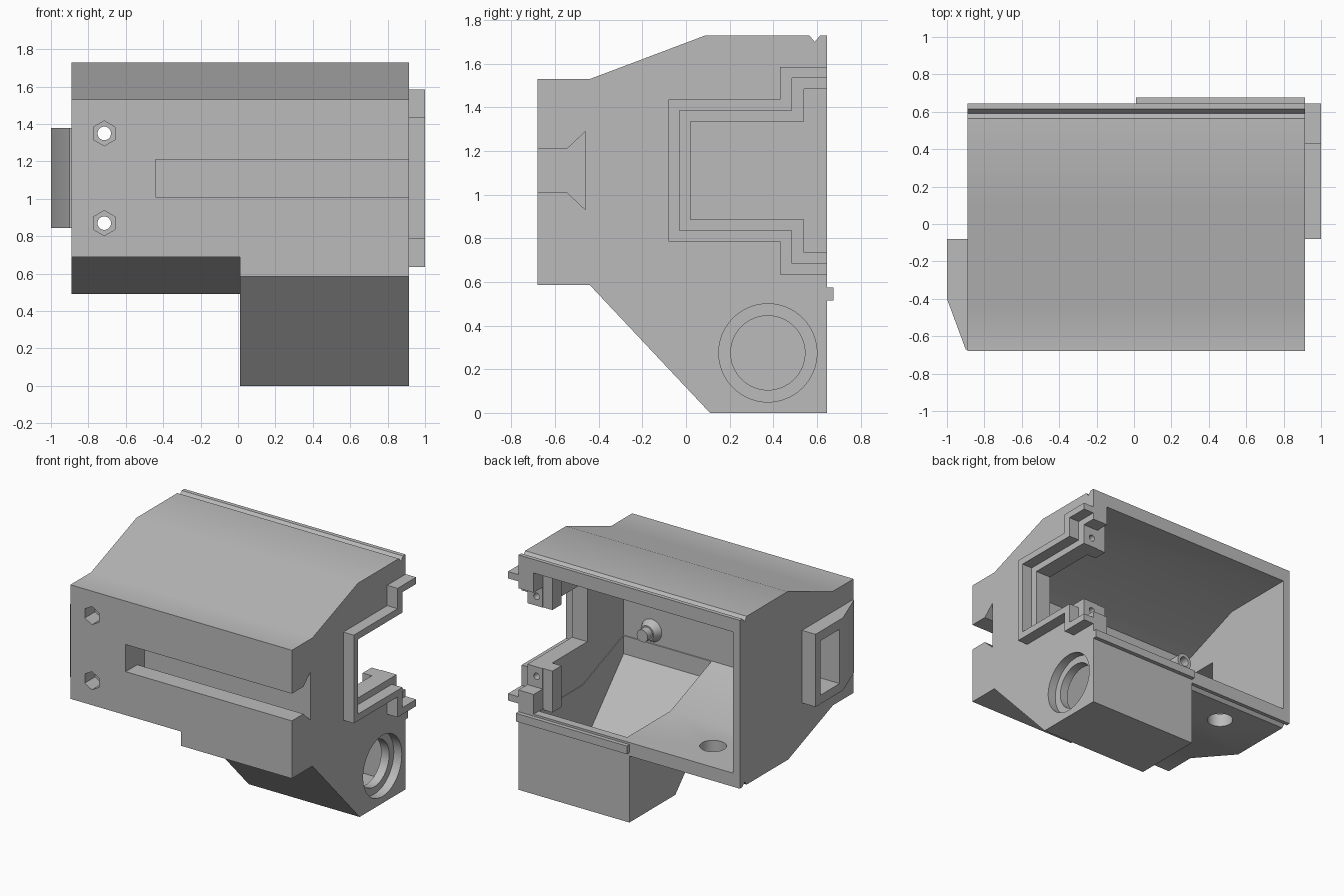
import bpy, bmesh, math

cube = bpy.data.objects.get("Cube")
if cube:
    bpy.data.objects.remove(cube)

grey = bpy.data.materials.new("plain grey")
grey.use_nodes = True
grey.diffuse_color = (0.5, 0.5, 0.5, 1)
grey.node_tree.nodes["Principled BSDF"].inputs["Base Color"].default_value = (0.5, 0.5, 0.5, 1)

MID = 1.11  # height of the symmetry plane of the chamber


def prism(name, axis, pts, a, b):
    """Extrude a 2D outline along an axis from a to b."""
    place = {"x": lambda p, t: (t, p[0], p[1]),
             "y": lambda p, t: (p[0], t, p[1]),
             "z": lambda p, t: (p[0], p[1], t)}[axis]
    bm = bmesh.new()
    lo = [bm.verts.new(place(p, a)) for p in pts]
    hi = [bm.verts.new(place(p, b)) for p in pts]
    bm.faces.new(lo)
    bm.faces.new(hi)
    for i in range(len(pts)):
        j = (i + 1) % len(pts)
        bm.faces.new((lo[i], lo[j], hi[j], hi[i]))
    bmesh.ops.recalc_face_normals(bm, faces=bm.faces)
    mesh = bpy.data.meshes.new(name)
    bm.to_mesh(mesh)
    bm.free()
    mesh.materials.append(grey)
    obj = bpy.data.objects.new(name, mesh)
    bpy.context.collection.objects.link(obj)
    return obj


def circle(u, v, r, n=40):
    return [(u + r * math.sin(math.tau * i / n), v + r * math.cos(math.tau * i / n)) for i in range(n)]


def rect(u0, u1, v0, v1):
    return [(u0, v0), (u1, v0), (u1, v1), (u0, v1)]


def flip(pts):
    """Mirror an outline about the chamber's middle height."""
    return [(u, 2 * MID - v) for u, v in reversed(pts)]


def combine(tool, operation):
    mod = body.modifiers.new(tool.name, "BOOLEAN")
    mod.operation = operation
    mod.solver = "EXACT"
    mod.object = tool
    bpy.context.view_layer.objects.active = body
    bpy.ops.object.modifier_apply(modifier=mod.name)
    bpy.data.objects.remove(tool)


def add(*args):
    combine(prism(*args), "UNION")


def cut(*args):
    combine(prism(*args), "DIFFERENCE")


# Outer body with a V groove along the top
top_groove = [(0.615, 1.73), (0.59, 1.70), (0.565, 1.73)]
body = prism("housing", "x", [(-0.68, 0.585), (-0.44, 0.585), (0.11, 0), (0.645, 0), (0.645, 1.73)]
             + top_groove + [(0.09, 1.73), (-0.44, 1.53), (-0.68, 1.53)], -0.89, 0.915)

# Raised underside on the right half, with a matching groove
cut("underside_cut", "x", [(-0.9, 0.69), (-0.44, 0.69), (0.08, 0.49)] + flip(top_groove)
    + [(0.9, 0.49), (0.9, -0.2), (-0.9, -0.2)], -1.2, 0.01)

# Main chamber, open at the back, and the deep pocket in the lower block
lower = [(0.9, 0.59), (0.08, 0.59), (-0.40, 0.775)]
cut("chamber", "x", lower + flip(lower), -0.833, 0.79)
cut("deep_pocket", "x", [(0.585, 0.9), (0.585, 0.06), (0.145, 0.06), (-0.395, 0.64), (-0.395, 0.9)],
    0.07, 0.785)

# Dovetail slot in the front
half_slot = [(-0.9, 1.01), (-0.545, 1.01), (-0.46, 0.93)]
cut("dovetail_slot", "x", half_slot + flip(half_slot), -0.44, 1.2)


# Stepped side opening with its raised flange
def step_path(inset, end):
    half = [(end, 0.635 + inset), (0.43 + inset * 1.1, 0.635 + inset),
            (0.43 + inset * 1.1, 0.785 + inset), (-0.08 + inset, 0.785 + inset)]
    return half + flip(half)


add("side_flange", "x", step_path(0, 0.645) + step_path(0.05, 0.645)[::-1], 0.88, 1.0)
for sign in (-1, 1):
    z0, z1 = sorted((MID + sign * 0.20, MID + sign * 0.53))
    add("screw_block", "x", rect(0.43, 0.535, z0, z1), 0.715, 0.85)
cut("side_opening", "x", step_path(0.1, 0.9), 0.6, 1.2)
for sign in (-1, 1):
    cut("block_screw_hole", "y", circle(0.84, MID + sign * 0.295, 0.024, 16), 0.44, 0.6)

# Side lug with a window through the wall
add("side_lug", "z", [(-0.86, -0.08), (-1, -0.08), (-1, -0.40), (-0.9, -0.67), (-0.86, -0.67)],
    0.845, 1.38)
cut("lug_window", "x", rect(-0.36, -0.135, 0.91, 1.31), -1.2, -0.8)

# Bolt bosses with nut recesses and through holes
for sign in (-1, 1):
    z = MID + sign * 0.24
    add("bolt_boss", "y", circle(-0.715, z, 0.06, 32), -0.45, -0.30)
    cut("nut_recess", "y", circle(-0.715, z, 0.067, 6), -0.8, -0.56)
    cut("bolt_hole", "y", circle(-0.715, z, 0.036, 32), -0.8, 0)

# Peg with a conical foot inside the chamber
bpy.ops.mesh.primitive_cone_add(vertices=32, radius1=0.09, radius2=0.055, depth=0.07,
                                location=(0.56, -0.38, 0.87), rotation=(-math.pi / 2, 0, 0))
foot = bpy.context.object
foot.name = "peg_foot"
foot.data.materials.append(grey)
combine(foot, "UNION")
add("peg", "y", circle(0.56, 0.87, 0.045, 32), -0.43, -0.29)

# Stepped bore in the block and the hole in the chamber floor
cut("bore_recess", "x", circle(0.375, 0.275, 0.225, 64), 0.85, 1.2)
cut("bore", "x", circle(0.375, 0.275, 0.17, 64), 0.7, 1.2)
cut("floor_hole", "z", circle(-0.48, 0.37, 0.09), 0.3, 0.7)

# Rear locating rail
add("rear_rail", "x", rect(0.62, 0.675, 0.515, 0.575), 0.01, 0.915)

bpy.ops.object.select_all(action="DESELECT")
body.select_set(True)
bpy.context.view_layer.objects.active = body
bpy.ops.object.shade_smooth_by_angle(angle=math.radians(30))
